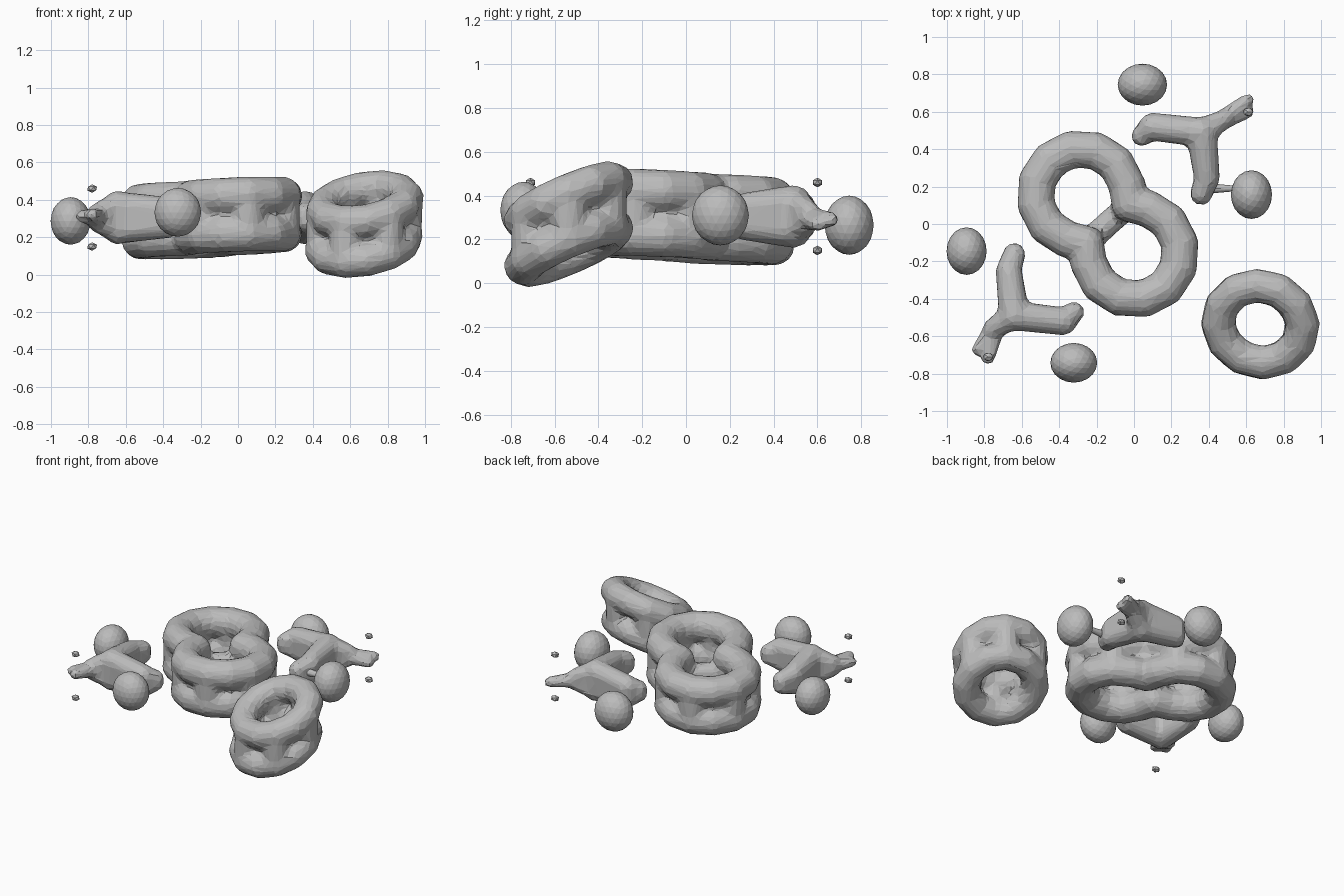
import bpy, bmesh
from math import cos, sin, radians
from mathutils import Vector, Matrix, Euler

if "Cube" in bpy.data.objects:
    bpy.data.objects.remove(bpy.data.objects["Cube"])

grey = bpy.data.materials.new("plain grey")
grey.use_nodes = True
grey.diffuse_color = (0.5, 0.5, 0.5, 1)
bsdf = next(n for n in grey.node_tree.nodes if n.type == "BSDF_PRINCIPLED")
bsdf.inputs["Base Color"].default_value = grey.diffuse_color


def capsule(bm, a, b, ra, rb=None):
    """Ball stretched from a to b, with a radius at each end."""
    a, b = Vector(a), Vector(b)
    rb = ra if rb is None else rb
    axis = b - a
    ball = bmesh.ops.create_icosphere(bm, subdivisions=3, radius=1)
    for v in ball["verts"]:
        v.co = b + v.co * rb if v.co.dot(axis) > 0 else a + v.co * ra


def loop(bm, points, radius):
    for a, b in zip(points, points[1:] + points[:1]):
        capsule(bm, a, b, radius)


def finish(name, bm, organic=True):
    mesh = bpy.data.meshes.new(name)
    bm.to_mesh(mesh)
    bm.free()
    mesh.materials.append(grey)
    obj = bpy.data.objects.new(name, mesh)
    bpy.context.collection.objects.link(obj)
    if organic:
        # Fuse the overlapping tubes, soften them, then facet them
        remesh = obj.modifiers.new("fuse", "REMESH")
        remesh.mode = "VOXEL"
        remesh.voxel_size = 0.018
        soften = obj.modifiers.new("soften", "SMOOTH")
        soften.factor = 0.5
        soften.iterations = 6
        facet = obj.modifiers.new("facet", "DECIMATE")
        facet.ratio = 0.12
    return obj


# Central body: two stacked figure-eight loops joined by posts and a crossbar
frame = Matrix(((0.67, 0.74, 0, -0.14), (-0.74, 0.67, 0, 0),
                (0.05, 0, 1, 0.302), (0, 0, 0, 1)))
outline, posts = [], []
for side in (1, -1):
    for deg in range(-120, 121, 30):
        t = radians(deg)
        p = Vector((side * (0.21 + 0.25 * cos(t)), side * 0.25 * sin(t), 0))
        outline.append(p)
        if abs(deg) in (30, 90):
            posts.append(p)
    waist = Vector((0, side * 0.16, 0))
    outline.append(waist)
    posts.append(waist)
lift = Vector((0, 0, 0.101))
bm = bmesh.new()
for s in (1, -1):
    loop(bm, [frame @ (p + s * lift) for p in outline], 0.1)
for p in posts:
    capsule(bm, frame @ (p - lift), frame @ (p + lift), 0.094)
capsule(bm, frame @ Vector((0, -0.16, 0)), frame @ Vector((0, 0.16, 0)), 0.068)
finish("central_double_loop", bm)

# Tilted cage: two stacked rings joined by six leaning posts
tilt = Matrix.Translation((0.675, -0.535, 0.27)) @ Euler(
    (radians(23), radians(-10), 0)).to_matrix().to_4x4()
ring = [Vector((0.23 * cos(radians(d)), 0.225 * sin(radians(d)), 0))
        for d in range(0, 360, 30)]
lift = Vector((0.02, 0.04, 0.094))
bm = bmesh.new()
for s in (1, -1):
    loop(bm, [tilt @ (p + s * lift) for p in ring], 0.09)
for p in ring[::2]:
    capsule(bm, tilt @ (p - lift), tilt @ (p + lift), 0.086)
finish("tilted_cage", bm)


# Three-armed branches, one at each end, opposite each other about the body
def branch(name, side, tips, chips):
    def place(x, y, z):
        return Vector((-0.14 + side * x, side * y, 0.305 + side * z))
    bm = bmesh.new()
    for z in (-0.06, 0, 0.06):
        hub = place(0.5, 0.49, z)
        capsule(bm, hub, place(0.24, 0.52, z * 0.6), 0.08, 0.076)
        capsule(bm, place(0.24, 0.52, z * 0.6), place(0.18, 0.47, z * 0.3), 0.07, 0.055)
        capsule(bm, hub, place(0.53, 0.25, z * 0.6), 0.085, 0.07)
        capsule(bm, place(0.53, 0.25, z * 0.6), place(0.5, 0.16, z * 0.3), 0.068, 0.06)
        capsule(bm, hub, place(0.62, 0.56, z * 0.4), 0.08, 0.05)
    for tip in tips:
        capsule(bm, place(0.6, 0.55, 0), tip, 0.054, 0.036)
    finish(name, bm)
    # Small loose chips above and below the thin arm
    bm = bmesh.new()
    for z in (0.15, 0.46):
        bmesh.ops.create_icosphere(
            bm, subdivisions=1, radius=1,
            matrix=Matrix.Translation((*chips, z)) @ Matrix.Diagonal((0.03, 0.025, 0.022, 1)))
    finish(name + "_chips", bm, False)


branch("back_branch", 1, [(0.61, 0.665, 0.29), (0.61, 0.6, 0.27)], (0.61, 0.6))
branch("front_branch", -1, [(-0.835, -0.67, 0.31), (-0.78, -0.72, 0.32)], (-0.78, -0.71))

# Four separate balls
balls = {
    "back_ball": ((0.045, 0.745, 0.265), (0.132, 0.112, 0.135)),
    "left_ball": ((0.628, 0.157, 0.31), (0.11, 0.13, 0.137)),
    "right_ball": ((-0.895, -0.145, 0.287), (0.107, 0.127, 0.127)),
    "front_ball": ((-0.322, -0.742, 0.333), (0.125, 0.106, 0.13)),
}
for name, (centre, size) in balls.items():
    bm = bmesh.new()
    bmesh.ops.create_icosphere(
        bm, subdivisions=3, radius=1,
        matrix=Matrix.Translation(centre) @ Matrix.Diagonal((*size, 1)))
    finish(name, bm, False)
# Thin link between the left ball and its branch
bm = bmesh.new()
capsule(bm, (0.43, 0.19, 0.31), (0.54, 0.19, 0.31), 0.025, 0.015)
finish("left_ball_link", bm, False)
